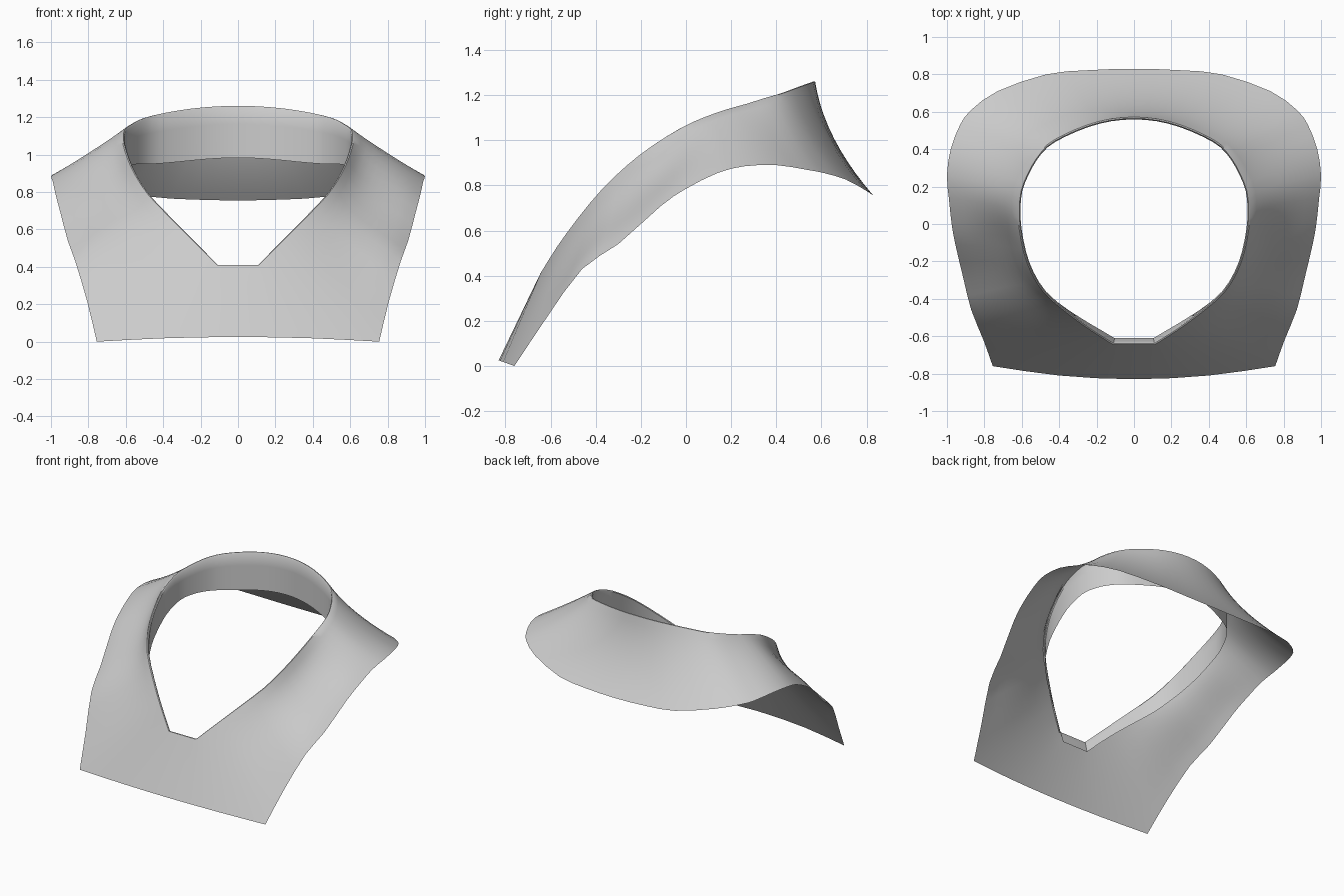
import bpy, bmesh
from mathutils import Vector

if "Cube" in bpy.data.objects:
    bpy.data.objects.remove(bpy.data.objects["Cube"])

# stations from front centre round to back centre: hem xyz, neck rim xyz
STATIONS = [
    (0.00, -.83, .025,  0.00, -.645, .41),
    (0.40, -.81, .018,  0.11, -.645, .41),
    (.755, -.76, .00,   0.23, -.57, .53),
    (0.805, -.62, .21,  0.36, -.475, .66),
    (0.87, -.46, .43,   0.48, -.37, .785),
    (0.91, -.30, .54,   0.55, -.26, .89),
    (.955, -.11, .71,   0.59, -.15, .975),
    (.975, 0.00, .785,  0.615, -.02, 1.055),
    (0.99, 0.14, .855,  0.62, .08, 1.10),
    (1.00, 0.26, .885,  0.61, .18, 1.135),
    (0.98, 0.40, .89,   0.575, .27, 1.16),
    (0.93, 0.53, .87,   0.53, .35, 1.185),
    (0.87, 0.61, .855,  0.47, .42, 1.205),
    (0.73, 0.71, .825,  0.38, .475, 1.225),
    (0.47, 0.80, .775,  0.25, .53, 1.245),
    (0.25, 0.822, .76,  0.125, .562, 1.256),
    (0.00, 0.83, .755,  0.00, .572, 1.26),
]
ROWS = 10
HEM_CORNER, RIM_CORNER = 2, 1  # stations where the outline turns sharply


def ramp(v, a, b):
    t = min(1, max(0, (v - a) / (b - a)))
    return t * t * (3 - 2 * t)


def curve(p0, p1, p2, p3, t):
    """Catmull-Rom interpolation."""
    return 0.5 * (2 * p1 + (p2 - p0) * t + (2 * p0 - 5 * p1 + 4 * p2 - p3) * t * t
                  + (3 * p1 - p0 - 3 * p2 + p3) * t ** 3)


def refined(pts, corner):
    """One smooth point between each pair, keeping the corner sharp."""
    mirror = lambda p: Vector((-p.x, p.y, p.z))
    out = []
    for i in range(len(pts) - 1):
        a, b = pts[i], pts[i + 1]
        before = pts[i - 1] if i else mirror(b)
        after = pts[i + 2] if i + 2 < len(pts) else mirror(a)
        if i == corner:
            before = 2 * a - b
        if i + 1 == corner:
            after = 2 * b - a
        out += [a, curve(before, a, b, after, .5)]
    return out + [pts[-1]]


def section(hem, rim, t):
    """Point on the yoke between neck rim (t=0) and hem (t=1)."""
    hollow = 4 * t * (1 - t)
    back = hollow * 0.045 * ramp(rim.y, .05, .5)
    # dip beside the neck at the front of each shoulder
    dip = 6.75 * t * (1 - t) ** 2 * .045 * ramp(rim.y, -.6, -.3) * (1 - ramp(rim.y, -.15, .15))
    return (rim.lerp(hem, t) - Vector((hem.x, hem.y, 0)).normalized() * back
            - Vector((.6, -.35, .7)) * dip)


def sheet(name, grid):
    """Loft rows of points into a smooth, mirrored sheet."""
    bm = bmesh.new()
    cols = [[bm.verts.new(p) for p in row] for row in grid]
    for a, b in zip(cols, cols[1:]):
        for i in range(len(a) - 1):
            bm.faces.new((a[i], a[i + 1], b[i + 1], b[i]))
    bmesh.ops.recalc_face_normals(bm, faces=bm.faces)
    if sum(f.normal.z * f.calc_area() for f in bm.faces) < 0:
        bmesh.ops.reverse_faces(bm, faces=bm.faces)
    me = bpy.data.meshes.new(name)
    bm.to_mesh(me)
    bm.free()
    ob = bpy.data.objects.new(name, me)
    bpy.context.collection.objects.link(ob)
    mod = ob.modifiers.new("mirror", 'MIRROR')
    mod.use_clip = True
    bpy.context.view_layer.objects.active = ob
    ob.select_set(True)
    bpy.ops.object.shade_smooth_by_angle(angle=0.7)
    ob.select_set(False)


hems = refined([Vector(s[:3]) for s in STATIONS], HEM_CORNER)
rims = refined([Vector(s[3:]) for s in STATIONS], RIM_CORNER)

# facing band hanging inside the neck, rim fold and outer yoke as one sheet
grid = []
for hem, rim in zip(hems, rims):
    front = 1 - ramp(rim.y, -.65, -.4)
    back = ramp(rim.y, .2, .55)
    inward = -Vector((rim.x, rim.y, 0)).normalized()
    drop = .08 + .12 * ramp(rim.y, -.65, .0) + .07 * back
    row = [rim + inward * (.013 + .022 * front * k) - Vector((0, 0, .007 + drop * k))
           for k in (1, .66, .33, 0)]
    row.append(rim + inward * .007 + Vector((0, 0, .001)))
    row += [section(hem, rim, i / ROWS) for i in range(ROWS + 1)]
    grid.append(row)
sheet("collar_yoke", grid)
